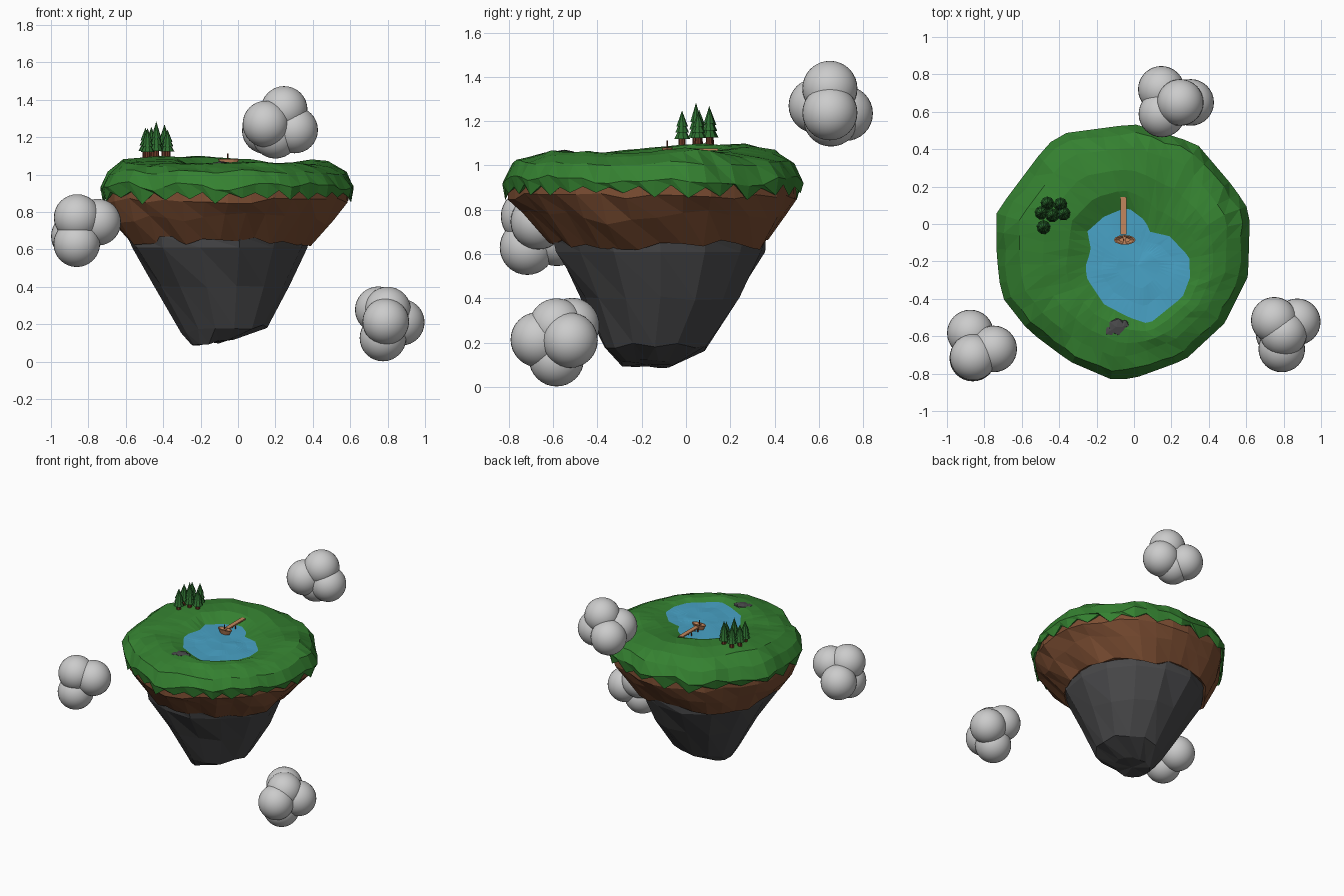
import bpy, bmesh, math, random
from mathutils import Vector, noise
from mathutils.geometry import intersect_line_line_2d as hit2d

if "Cube" in bpy.data.objects:
    bpy.data.objects.remove(bpy.data.objects["Cube"])

random.seed(4)


def material(name, rgb):
    m = bpy.data.materials.new(name)
    m.diffuse_color = (*rgb, 1)
    m.use_nodes = True
    m.node_tree.nodes["Principled BSDF"].inputs["Base Color"].default_value = m.diffuse_color
    return m


GRASS = material("grass", (0.035, 0.22, 0.03))
DIRT = material("dirt", (0.2, 0.075, 0.032))
STONE = material("stone", (0.065, 0.065, 0.068))
WATER = material("water", (0.065, 0.36, 0.56))
LEAF = material("leaf", (0.025, 0.15, 0.028))
BARK = material("bark", (0.15, 0.04, 0.02))
WOOD = material("wood", (0.55, 0.24, 0.11))


def add_object(name, bm, mat=None):
    bmesh.ops.recalc_face_normals(bm, faces=bm.faces)
    me = bpy.data.meshes.new(name)
    bm.to_mesh(me)
    bm.free()
    ob = bpy.data.objects.new(name, me)
    bpy.context.collection.objects.link(ob)
    if mat:
        me.materials.append(mat)
    return ob


def loft(name, rings, mat, cap_start=False, cap_end=False):
    """Skin closed rings of equal length, with optional fan caps."""
    bm = bmesh.new()
    vs = [[bm.verts.new(p) for p in r] for r in rings]
    n = len(rings[0])
    for a, b in zip(vs, vs[1:]):
        for i in range(n):
            j = (i + 1) % n
            bm.faces.new((a[i], a[j], b[j]))
            bm.faces.new((a[i], b[j], b[i]))
    for use, r in ((cap_start, vs[0]), (cap_end, vs[-1])):
        if use:
            c = bm.verts.new(sum((v.co for v in r), Vector()) / n)
            for i in range(n):
                bm.faces.new((r[i], r[(i + 1) % n], c))
    return add_object(name, bm, mat)


def trace(points, centre, n):
    """Sample a closed outline at n even angles around a centre."""
    out = []
    for i in range(n):
        a = math.tau * i / n + 0.011
        far = centre + Vector((math.cos(a), math.sin(a))) * 3
        for p, q in zip(points, points[1:] + points[:1]):
            h = hit2d(centre, far, Vector(p), Vector(q))
            if h:
                out.append(h)
                break
    return out


RIM = [(0, .535), (-.375, .485), (-.465, .425), (-.735, .065), (-.735, -.165), (-.71, -.385),
       (-.565, -.57), (-.345, -.735), (-.1, -.84), (.03, -.815), (.275, -.725), (.485, -.53),
       (.61, -.28), (.62, .065), (.535, .195), (.335, .43)]
LAKE = [(-.035, .09), (-.16, .04), (-.25, -.04), (-.23, -.135), (-.26, -.23), (-.25, -.295),
        (-.16, -.43), (-.025, -.5), (.08, -.535), (.26, -.39), (.3, -.285), (.295, -.175),
        (.19, -.065), (.08, -.04), (.065, .015)]
MID = Vector((-.06, -.15))
LAKE_MID = Vector((.02, -.22))


def rough(p, s=5, amt=.012):
    return noise.noise(Vector((p.x * s, p.y * s, .3))) * amt


def height(p):
    k = min(max(p.y - p.x, 0), .5)
    bump = .03 * math.exp(-((p.x - .47) ** 2 + (p.y - .05) ** 2) / .025)
    return 1.06 + .08 * k + bump + rough(p)


def scaled(ring, s, c=MID):
    return [c + (p - c) * s for p in ring]


# Grass cap: shore, meadow, rounded shoulder and jagged hanging fringe
N = 52
rim, lake = trace(RIM, LAKE_MID, N), trace(LAKE, LAKE_MID, N)
rings = [[(p.x, p.y, 1.043) for p in lake]]
for t, drop in ((.3, 0), (.65, .002), (1, .02)):
    ring = [a.lerp(b, t) for a, b in zip(lake, scaled(rim, .82))]
    rings.append([(p.x, p.y, height(p) - drop - .025 * (t == 1) * max(p.y, 0)
                   + random.uniform(-.003, .003)) for p in ring])
shoulder = [MID + (p - MID) * (.935 + random.uniform(-.012, .012)) for p in rim]
rings.append([(p.x, p.y, 1.008 + rough(p, 6, .03)) for p in shoulder])
rings.append([(p.x, p.y, .93 + rough(p, 6, .05)) for p in rim])
fringe = []
for i, p in enumerate(scaled(rim, .98)):
    z = random.uniform(.84, .88) if i % 2 else random.uniform(.895, .915)
    fringe.append((p.x, p.y, z))
rings.append(fringe)
rings.append([(p.x, p.y, .915) for p in scaled(rim, .94)])
loft("grass_cap", rings, GRASS)

# Pond surface with gentle ripples
rings = [[(p.x, p.y, 1.043 + rough(p, 9, .008) * (s < 1)) for p in scaled(lake, s, LAKE_MID)]
         for s in (1, .7, .4)]
loft("pond", rings, WATER, cap_end=True)

# Dirt layer with ragged lower edge
M = 32
DIRT_MID = Vector((-.1, -.122))
edge = trace(RIM, MID, M)
low = [DIRT_MID + (p - MID) * .73 for p in edge]
rings = [[(p.x, p.y, .93) for p in scaled(edge, .955)],
         [(p.x, p.y, .86 + random.uniform(-.015, .015)) for p in scaled(edge, .962)]]
belt = [a.lerp(b, .42 + random.uniform(-.05, .05)) for a, b in zip(scaled(edge, .985), low)]
rings.append([(p.x, p.y, .77 + rough(p, 4, .06)) for p in belt])
rings.append([(p.x, p.y, .645 + random.uniform(-.028, .02)) for p in low])
rings.append([(p.x, p.y, .66) for p in scaled(low, .95, DIRT_MID)])
loft("dirt_layer", rings, DIRT)

# Stone underside tapering to a tilted blunt tip
rings = []
K = 14
for z, cx, cy, r, tilt in ((.67, -.1, -.118, .485, 0), (.61, -.1, -.115, .475, 0),
                           (.4, -.085, -.115, .358, 0), (.175, -.07, -.14, .23, .06),
                           (.1, -.13, -.175, .12, .12)):
    ring = []
    for i in range(K):
        a = math.tau * i / K
        q = r * (1 + random.uniform(-.03, .03))
        x, y = cx + q * math.cos(a), cy + q * math.sin(a)
        ring.append((x, y, z + tilt * (x - cx) + random.uniform(-.01, .01) * (z < .5)))
    rings.append(ring)
loft("stone_base", rings, STONE, cap_end=True)


# Pine trees: trunk and three stacked cones
def cone(name, x, y, z, r1, r2, h, n, mat):
    bm = bmesh.new()
    bmesh.ops.create_cone(bm, cap_ends=True, segments=n, radius1=r1, radius2=r2, depth=h)
    ob = add_object(name, bm, mat)
    ob.location = (x, y, z + h / 2)
    return ob


TREES = [(-.463, .11, 1.255), (-.393, .105, 1.268), (-.495, .06, 1.25),
         (-.437, .045, 1.284), (-.377, .055, 1.24), (-.484, -.018, 1.248)]
for i, (x, y, top) in enumerate(TREES, 1):
    base = height(Vector((x, y))) - .02
    cone(f"tree_{i}_trunk", x, y, base, .017, .014, .06, 8, BARK)
    start = base + .045
    span = top - start
    for k in range(3):
        z = start + span * .22 * k
        cone(f"tree_{i}_tier_{k + 1}", x, y, z, .037 - .005 * k, 0, span * .56, 9, LEAF)


# Dock deck and posts
def box(name, loc, size, mat):
    bm = bmesh.new()
    bmesh.ops.create_cube(bm, size=1)
    bmesh.ops.scale(bm, vec=size, verts=bm.verts)
    ob = add_object(name, bm, mat)
    ob.location = loc
    return ob


box("dock_deck", (-.055, .045, 1.072), (.032, .2, .01), WOOD)
for y in (-.045, .03):
    for s in (-1, 1):
        cone(f"dock_post_{y}_{s}", -.055 + s * .012, y, 1.03, .004, .004, .04, 6, BARK)


# Rowing boat with open hull and mast
def hull(length, width, z):
    return [(-.05 + length * math.cos(a), -.085 + width * math.sin(a), z)
            for a in (math.tau * i / 12 for i in range(12))]


loft("boat_hull", [hull(.035, .016, 1.045), hull(.058, .026, 1.082),
                   hull(.05, .02, 1.082), hull(.03, .012, 1.068)], WOOD, True, True)
box("boat_seat", (-.05, -.085, 1.077), (.016, .04, .006), WOOD)
cone("boat_mast", -.055, -.085, 1.06, .004, .004, .052, 6, BARK)

# Boulders on the shore
for i, (x, y, r) in enumerate(((-.095, -.55, .055), (-.055, -.545, .036), (-.125, -.57, .032)), 1):
    bm = bmesh.new()
    bmesh.ops.create_icosphere(bm, subdivisions=1, radius=r)
    for v in bm.verts:
        v.co *= random.uniform(.8, 1.1)
        v.co.z *= .35
    add_object(f"boulder_{i}", bm, STONE).location = (x, y, 1.055)

# Clouds: clusters of smooth spheres
CLOUDS = {
    "left_cloud": [(-.86, -.712, .77), (-.75, -.668, .745), (-.875, -.583, .67), (-.862, -.717, .63)],
    "right_cloud": [(.75, -.515, .277), (.873, -.523, .21), (.79, -.668, .213),
                    (.775, -.585, .126), (.8, -.585, .275)],
    "rear_cloud": [(.247, .65, 1.348), (.149, .588, 1.27), (.303, .65, 1.238),
                   (.146, .72, 1.235), (.2, .655, 1.21)]}
for name, puffs in CLOUDS.items():
    for i, p in enumerate(puffs, 1):
        bm = bmesh.new()
        bmesh.ops.create_uvsphere(bm, u_segments=32, v_segments=16, radius=.1245)
        for f in bm.faces:
            f.smooth = True
        add_object(f"{name}_puff_{i}", bm).location = p
